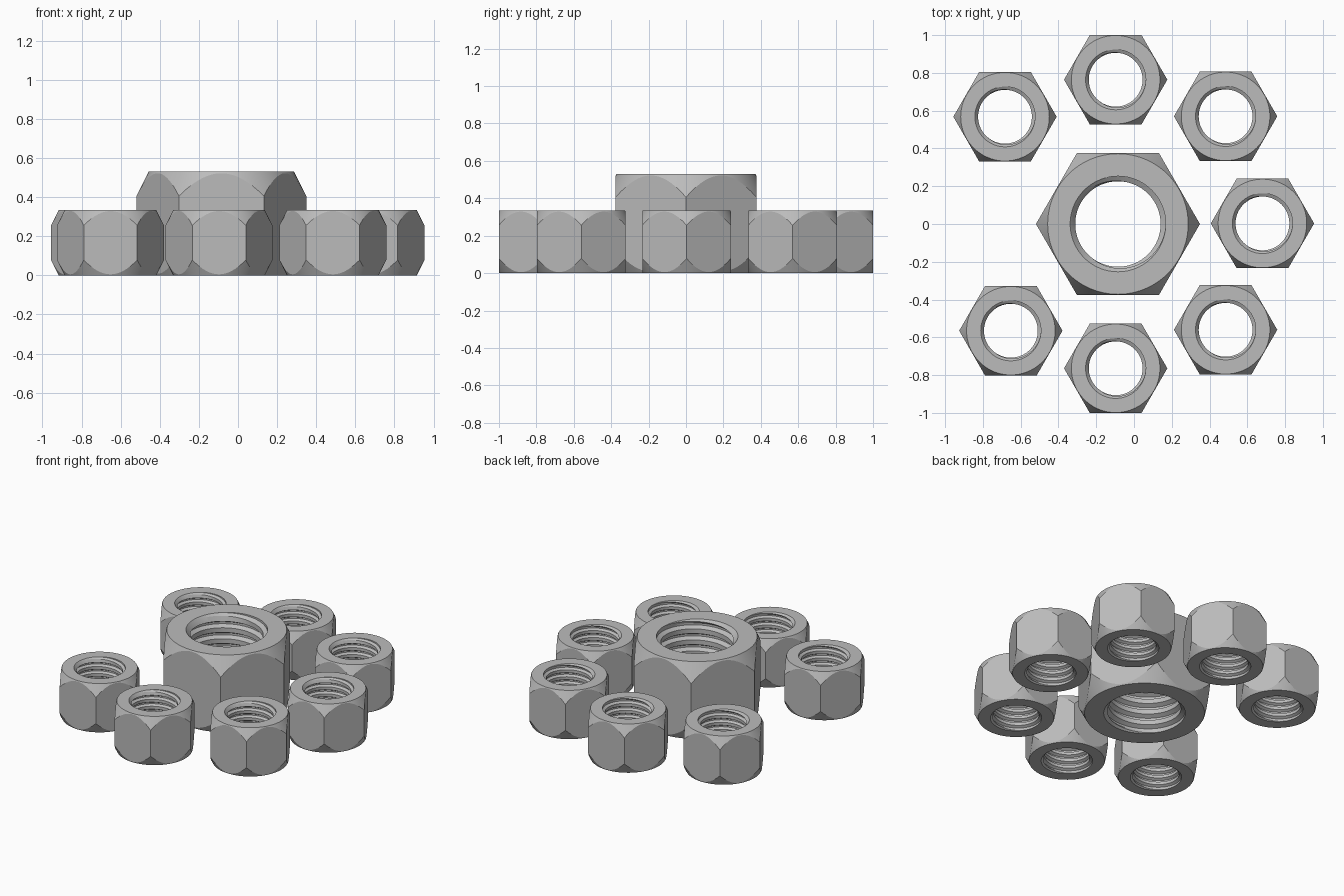
import bpy, bmesh
from math import radians, pi, cos, sin

cube = bpy.data.objects.get("Cube")
if cube:
    bpy.data.objects.remove(cube)

steel = bpy.data.materials.new("grey steel")
steel.use_nodes = True
GREY = (0.5, 0.5, 0.5, 1)
steel.diffuse_color = GREY
steel.node_tree.nodes["Principled BSDF"].inputs["Base Color"].default_value = GREY

HEIGHT, FLAT, RIM = 0.53, 0.376, 0.372     # height, centre to flat, rim of the end faces
MINOR, MAJOR = 0.226, 0.253                # thread radii
TURNS, COLUMNS = 7, 96
PITCH = HEIGHT / TURNS
THREAD = ((0, MINOR), (0.42, MINOR), (0.62, MAJOR), (0.8, MAJOR))


def thread_radius(t):
    """Radius of the thread at t turns along the bore."""
    t %= 1
    points = THREAD + ((1, MINOR),)
    for (t0, r0), (t1, r1) in zip(points, points[1:]):
        if t <= t1:
            return r0 + (r1 - r0) * (t - t0) / (t1 - t0)


def nut_section(angle):
    """Closed section (radius, height) through one side of the nut."""
    turn = angle / (2 * pi)
    section = []
    # Helical bore, countersunk at both ends
    for k in range(-2, TURNS + 2):
        for offset, _ in THREAD:
            z = min(max((k + offset + turn) * PITCH, 0), HEIGHT)
            countersink = MAJOR - min(z, HEIGHT - z)
            section.append((max(thread_radius(z / PITCH - turn), countersink), z))
    # Hexagon with conical chamfers
    side = FLAT / cos(angle % (pi / 3) - pi / 6)
    drop = 2 * (side - RIM)
    section += [(RIM, HEIGHT), (side, HEIGHT - drop), (side, drop), (RIM, 0)]
    return section


def make_nut_mesh():
    bm = bmesh.new()
    columns = []
    for i in range(COLUMNS + 1):
        a = 2 * pi * i / COLUMNS
        columns.append([bm.verts.new((r * cos(a), r * sin(a), z)) for r, z in nut_section(a)])
    for left, right in zip(columns, columns[1:]):
        for j in range(len(left)):
            bm.faces.new((left[j - 1], right[j - 1], right[j], left[j]))
    bmesh.ops.remove_doubles(bm, verts=bm.verts, dist=0.00002)
    bmesh.ops.recalc_face_normals(bm, faces=bm.faces)
    mesh = bpy.data.meshes.new("hex_nut")
    bm.to_mesh(mesh)
    bm.free()
    mesh.materials.append(steel)
    return mesh


nut_mesh = make_nut_mesh()


def add_nut(name, x, y, scale):
    nut = bpy.data.objects.new(name, nut_mesh)
    bpy.context.collection.objects.link(nut)
    nut.location = (x, y, 0)
    nut.scale = (scale,) * 3
    return nut


# Large nut in the middle
large = add_nut("large_nut", -0.085, 0, 1)
bpy.context.view_layer.objects.active = large
large.select_set(True)
bpy.ops.object.shade_smooth_by_angle(angle=radians(18))

# Ring of small nuts
RING = {
    "back_left": (0.485, 0.57), "back": (-0.097, 0.764), "back_right": (-0.683, 0.568),
    "left": (0.68, 0.003), "front_left": (0.485, -0.56), "front": (-0.097, -0.764),
    "front_right": (-0.652, -0.565),
}
for place, (x, y) in RING.items():
    add_nut("small_nut_" + place, x, y, 0.63)
